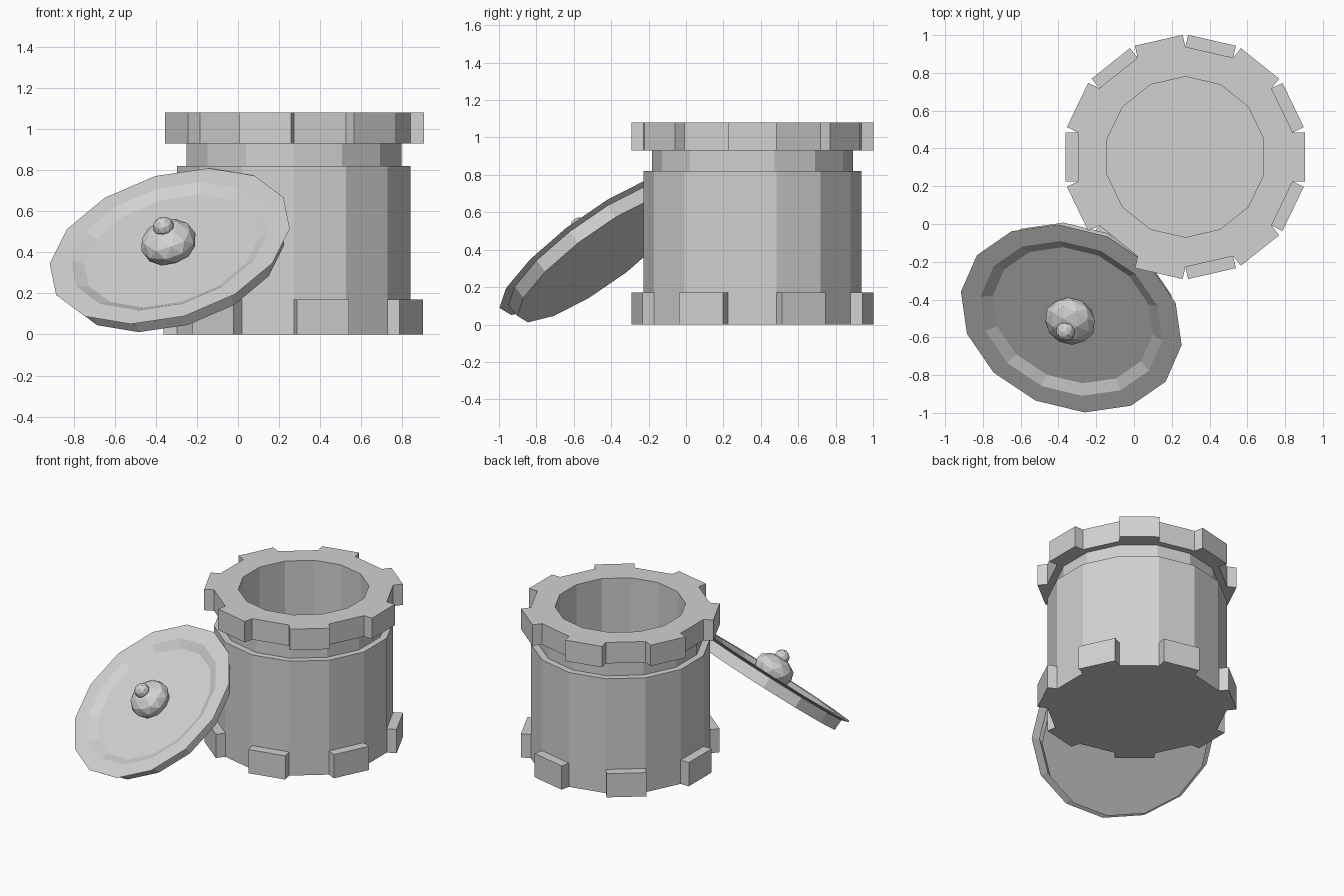
import bpy, bmesh, math
from mathutils import Matrix, Vector

SIDES = 14
STEP = 2 * math.pi / SIDES

cube = bpy.data.objects.get("Cube")
if cube:
    bpy.data.objects.remove(cube, do_unlink=True)

# Single flat colour
grey = bpy.data.materials.new("plain_grey")
grey.use_nodes = True
colour = (0.64, 0.64, 0.64, 1)
grey.diffuse_color = colour
grey.node_tree.nodes["Principled BSDF"].inputs["Base Color"].default_value = colour


def finish(name, bm, matrix):
    bmesh.ops.recalc_face_normals(bm, faces=bm.faces[:])
    mesh = bpy.data.meshes.new(name)
    bm.to_mesh(mesh)
    bm.free()
    mesh.materials.append(grey)
    obj = bpy.data.objects.new(name, mesh)
    obj.matrix_world = matrix
    bpy.context.collection.objects.link(obj)
    return obj


def lathe(profile, phase=0.0):
    """Closed faceted solid from (radius, height) rings, capped at both ends."""
    bm = bmesh.new()
    rings = [[bm.verts.new((r * math.cos(phase + i * STEP),
                            r * math.sin(phase + i * STEP), z))
              for i in range(SIDES)] for r, z in profile]
    for low, high in zip(rings, rings[1:]):
        for i in range(SIDES):
            j = (i + 1) % SIDES
            bm.faces.new((low[i], low[j], high[j], high[i]))
    bm.faces.new(rings[0][::-1])
    bm.faces.new(rings[-1])
    bmesh.ops.recalc_face_normals(bm, faces=bm.faces[:])
    return bm


# Jar: foot, wall, neck, rim and hollow inside
jar = lathe([(0.583, 0), (0.583, 0.17), (0.583, 0.82), (0.537, 0.82),
             (0.537, 0.93), (0.583, 0.93), (0.583, 1.08),
             (0.425, 1.08), (0.425, 0.12)], phase=math.pi / 2)

# Blocks pushed out of alternate facets, staggered between foot and rim
blocks = []
for f in jar.faces:
    c = f.calc_center_median()
    if abs(f.normal.z) > 0.1 or c.xy.length < 0.55:
        continue
    odd = round(math.atan2(c.y, c.x) / STEP) % 2 == 1
    if (c.z < 0.17 and odd) or (c.z > 0.93 and not odd):
        blocks.append(f)
for f in bmesh.ops.extrude_discrete_faces(jar, faces=blocks)["faces"]:
    f.normal_update()
    push = f.normal.copy()
    for v in f.verts:
        v.co += push * 0.065
finish("jar", jar, Matrix.Translation((0.272, 0.355, 0)))

# Leaning lid frame
axis = Vector((-0.253, -0.571, 0.781)).normalized()
across = Vector((-0.58, 0.14, -0.085))
across = (across - axis * across.dot(axis)).normalized()
lean = Matrix((across, axis.cross(across), axis)).transposed().to_4x4()
lean.translation = (-0.332, -0.5, 0.43)

# Lid: plug, overhanging lip and recessed top
finish("lid", lathe([(0.555, -0.092), (0.558, -0.015), (0.607, 0),
                     (0.5, 0), (0.44, -0.03)]), lean)

# Knob: flattened ball with a small ball on top
for name, height, width, depth in (("knob_base", 0.025, 0.138, 0.097),
                                   ("knob_tip", 0.12, 0.051, 0.051)):
    ball = bmesh.new()
    bmesh.ops.create_icosphere(ball, subdivisions=2, radius=1)
    bmesh.ops.scale(ball, vec=(width, width, depth), verts=ball.verts[:])
    bmesh.ops.translate(ball, vec=(0, 0, height), verts=ball.verts[:])
    finish(name, ball, lean)
